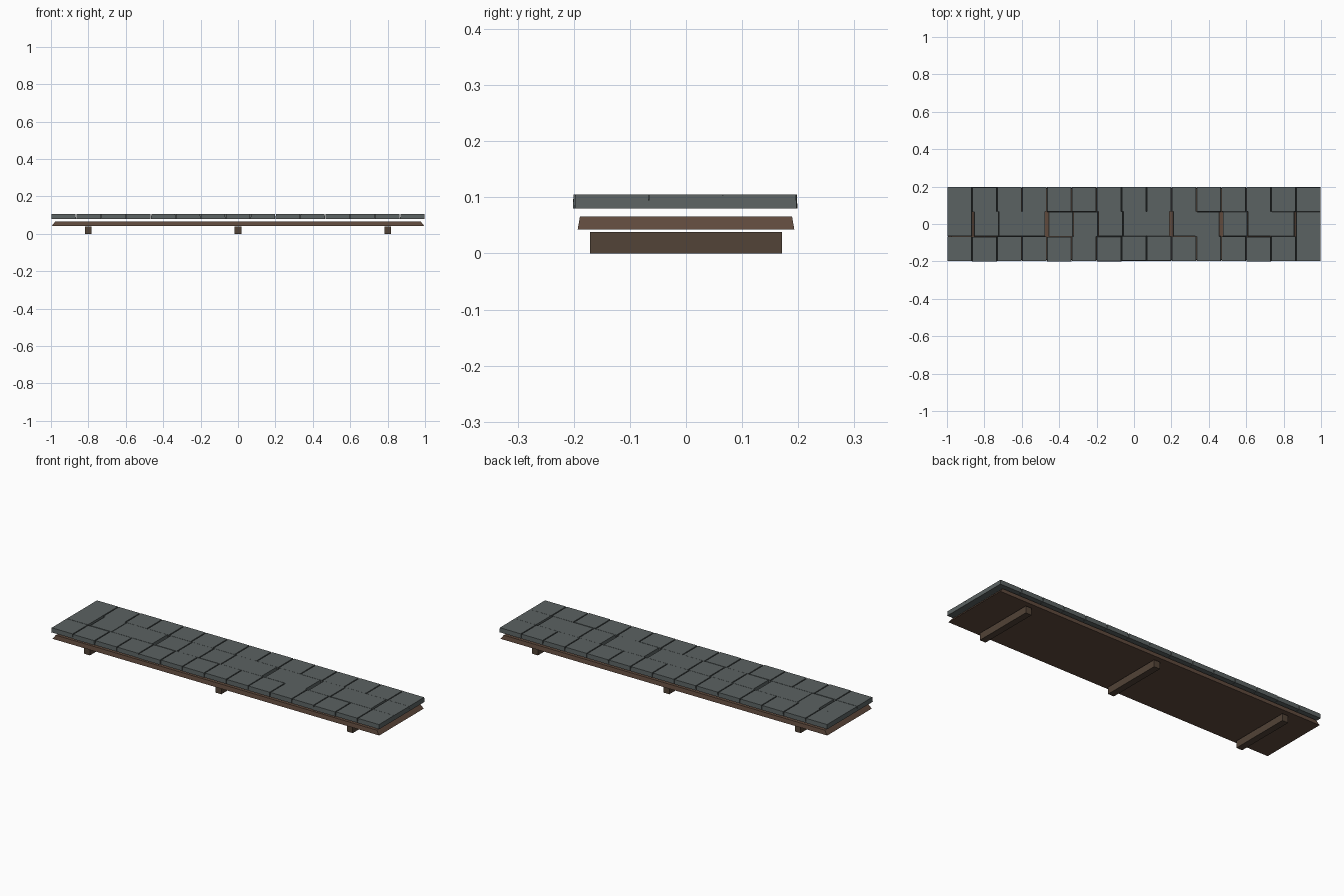
import bpy, bmesh, random

if "Cube" in bpy.data.objects:
    bpy.data.objects.remove(bpy.data.objects["Cube"])
random.seed(4)


def material(name, rgb):
    m = bpy.data.materials.new(name)
    m.diffuse_color = (*rgb, 1)
    m.use_nodes = True
    m.node_tree.nodes["Principled BSDF"].inputs["Base Color"].default_value = m.diffuse_color
    return m


SLATE = material("slate grey", (0.105, 0.122, 0.122))
BOARD = material("brown board", (0.115, 0.068, 0.046))
BEAM = material("dark brown beam", (0.085, 0.056, 0.038))


def add_block(bm, x, y, z0, z1, sx, sy, tx=0.0, ty=0.0):
    """Box whose top is narrower by tx, ty on each side."""
    vs = bmesh.ops.create_cube(bm, size=1)["verts"]
    for v in vs:
        top = v.co.z > 0
        hx = sx / 2 - (tx if top else 0)
        hy = sy / 2 - (ty if top else 0)
        v.co = (x + (hx if v.co.x > 0 else -hx),
                y + (hy if v.co.y > 0 else -hy), z1 if top else z0)


def finish(bm, name, mat):
    me = bpy.data.meshes.new(name)
    bm.to_mesh(me)
    bm.free()
    me.materials.append(mat)
    bpy.context.collection.objects.link(bpy.data.objects.new(name, me))


# Cross beams underneath
for i, x in enumerate((-0.8, 0, 0.8)):
    bm = bmesh.new()
    add_block(bm, x, 0, 0, 0.038, 0.036, 0.342)
    finish(bm, f"cross_beam_{i + 1}", BEAM)

# Backing board with tapered edges
bm = bmesh.new()
add_block(bm, 0, 0, 0.043, 0.066, 1.99, 0.386, 0.018, 0.004)
finish(bm, "backing_board", BOARD)

# Slate tiles: 15 columns by 3 rows, slightly staggered
COLS, PITCH = 15, 1.998 / 15
mid_shift = (0, .01, .008, -.008, .008, .008, .008, .008, -.008,
             .008, -.008, .008, .008, -.008, 0)
low = (1, 4, 6, 12)
for row in range(3):
    bm = bmesh.new()
    for c in range(COLS):
        x = (c - 7) * PITCH
        y = (row - 1) * 0.1315 + random.uniform(-0.001, 0.001)
        if row == 1:
            x += mid_shift[c]
        if row == 0 and c in low:
            y -= 0.003
        add_block(bm, x, y, 0.08, 0.105, 0.1315, 0.1325, 0.002, 0.001)
    finish(bm, f"slate_tile_row_{row + 1}", SLATE)
